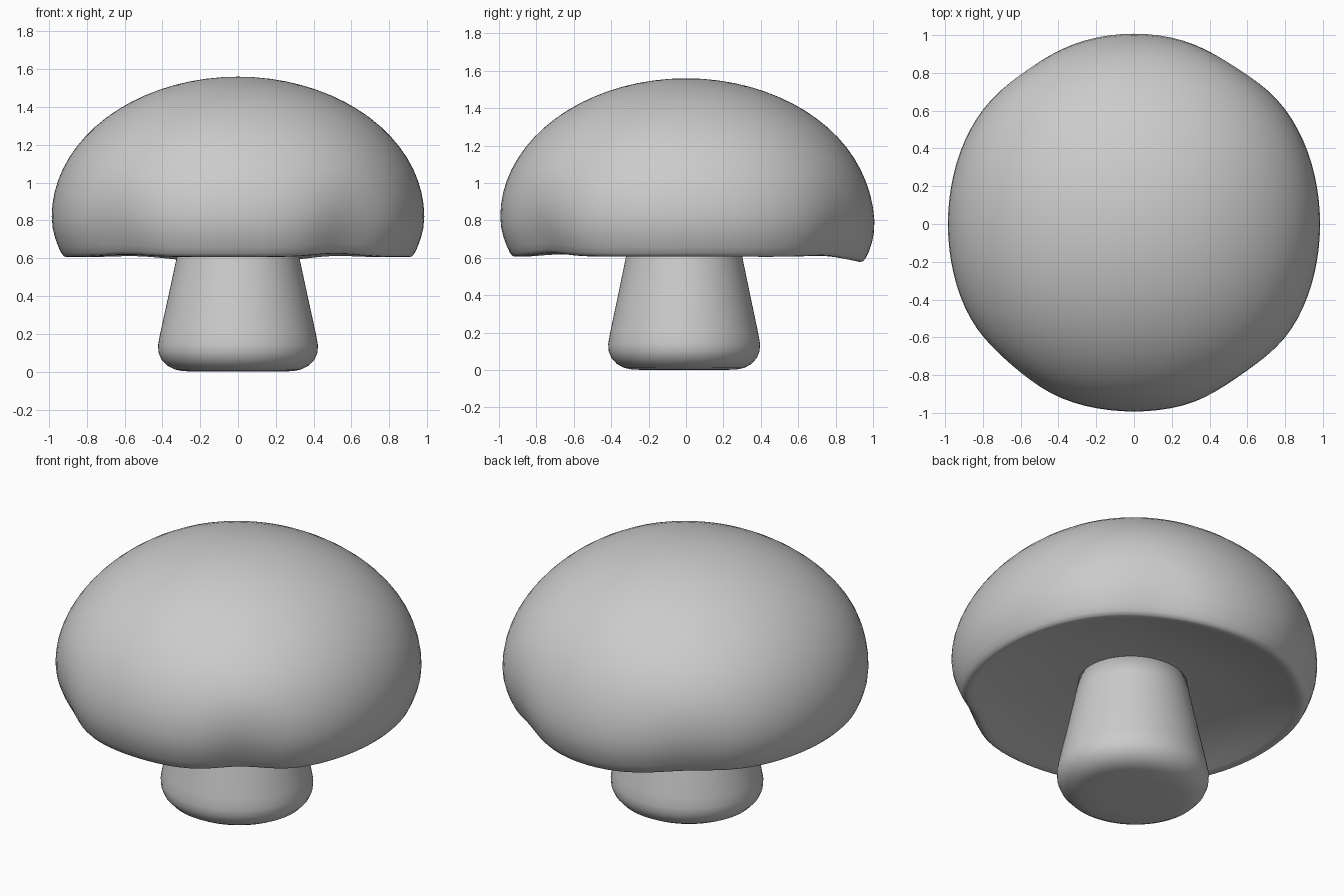
import bpy, bmesh, math

if "Cube" in bpy.data.objects:
    bpy.data.objects.remove(bpy.data.objects["Cube"])

def lathe(name, profile, shape, segs=96):
    """Loft rings of (radius, z) points; first and last points close the ends."""
    bm = bmesh.new()
    rings = []
    for r, z in profile:
        if r == 0:
            rings.append([bm.verts.new((0, 0, z))])
        else:
            rings.append([bm.verts.new(shape(r, z, 2 * math.pi * i / segs)) for i in range(segs)])
    for a, b in zip(rings, rings[1:]):
        for i in range(segs):
            j = (i + 1) % segs
            if len(a) == 1:
                bm.faces.new((a[0], b[i], b[j]))
            elif len(b) == 1:
                bm.faces.new((a[i], b[0], a[j]))
            else:
                bm.faces.new((a[i], b[i], b[j], a[j]))
    bmesh.ops.recalc_face_normals(bm, faces=bm.faces)
    me = bpy.data.meshes.new(name)
    bm.to_mesh(me)
    bm.free()
    for p in me.polygons:
        p.use_smooth = True
    ob = bpy.data.objects.new(name, me)
    bpy.context.collection.objects.link(ob)
    return ob

# soft dents around the rim: angle in degrees, depth, width
DENTS = [(57, 0.03, 13), (125, 0.025, 14), (229, 0.03, 13), (306, 0.045, 13)]

def bump(t, centre, width):
    d = (math.degrees(t) - centre + 180) % 360 - 180
    return math.exp(-(d / width) ** 2)

def cap_shape(r, z, t):
    low = min(1, max(0, (1.15 - z) / 0.5)) * min(1, r / 0.9) ** 2
    low = low * low * (3 - 2 * low)
    dent = sum(d * bump(t, c, w) for c, d, w in DENTS)
    back = bump(t, 90, 28)
    square = 0.02 * math.sin(2 * t) ** 2 + 0.008 * math.sin(t) ** 2
    rr = r * (1 + square * min(1, r)) - dent * low + 0.02 * back * low
    zz = z + (0.4 * dent - 0.028 * back) * low
    return (rr * math.cos(t), rr * math.sin(t), zz)

# cap: dome, rounded rim, hollow underside
dome = [(0, 1.56)] + [(0.985 * math.sin(math.radians(a)), 0.82 + 0.74 * math.cos(math.radians(a)))
                      for a in range(5, 91, 5)]
rim = [(0.98, 0.76), (0.968, 0.71), (0.95, 0.66), (0.933, 0.625), (0.918, 0.609), (0.9, 0.606)]
under = [(0.87, 0.614), (0.8, 0.637), (0.65, 0.672), (0.5, 0.696), (0.3, 0.715), (0, 0.72)]
lathe("cap", dome + rim + under, cap_shape)

# stem: tapered, with a rounded foot
def stem_shape(r, z, t):
    return (r * math.cos(t), 0.96 * r * math.sin(t) - 0.01, z)

stem = [(0, 0.0), (0.2, 0.0), (0.29, 0.003), (0.335, 0.012), (0.375, 0.033), (0.405, 0.065),
        (0.42, 0.1), (0.423, 0.14), (0.412, 0.2), (0.366, 0.41), (0.323, 0.61), (0.298, 0.74), (0, 0.74)]
lathe("stem", stem, stem_shape, 64)
